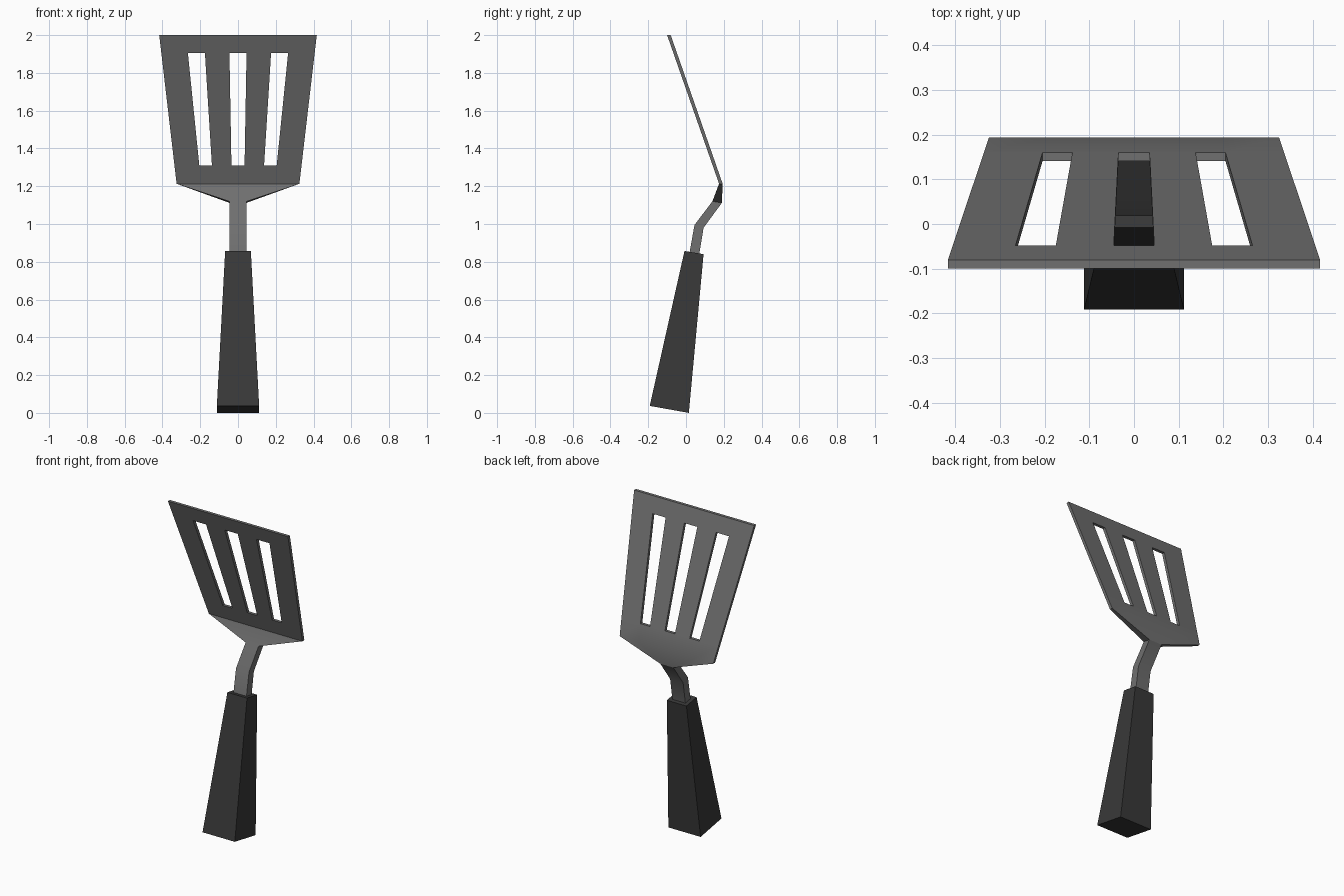
import bpy, bmesh, math

cube = bpy.data.objects.get("Cube")
if cube:
    bpy.data.objects.remove(cube, do_unlink=True)


def material(name, grey):
    mat = bpy.data.materials.new(name)
    mat.use_nodes = True
    color = (grey, grey, grey, 1)
    mat.diffuse_color = color
    mat.node_tree.nodes["Principled BSDF"].inputs["Base Color"].default_value = color
    return mat


def finish(bm, name, mat):
    bmesh.ops.recalc_face_normals(bm, faces=bm.faces)
    mesh = bpy.data.meshes.new(name)
    bm.to_mesh(mesh)
    bm.free()
    mesh.materials.append(mat)
    obj = bpy.data.objects.new(name, mesh)
    bpy.context.collection.objects.link(obj)
    return obj


steel = material("dark steel", 0.16)
rubber = material("black grip", 0.04)

# Grip: tapered block, each end given as half width, front (y, z), back (y, z)
bm = bmesh.new()
ends = []
for w, front, back in ((0.112, (-0.192, 0.037), (0.015, 0.0)),
                       (0.068, (-0.008, 0.857), (0.093, 0.84))):
    ends.append([bm.verts.new(p) for p in ((-w, *front), (w, *front), (w, *back), (-w, *back))])
low, high = ends
bm.faces.new(low)
bm.faces.new(high)
for i in range(4):
    j = (i + 1) % 4
    bm.faces.new((low[i], low[j], high[j], high[i]))
finish(bm, "grip", rubber)

# Neck and blade: one sheet with a front and a back skin, closed along every rim
bm = bmesh.new()
rows = []


def add_row(half_widths, front, back):
    xs = [-w for w in half_widths] + half_widths[::-1]
    rows.append([(bm.verts.new((x, *front)), bm.verts.new((x, *back))) for x in xs])


NECK = 0.045
for front, back in (((0.010, 0.80), (0.062, 0.79)),
                    ((0.045, 0.995), (0.093, 0.98)),
                    ((0.140, 1.12), (0.190, 1.112))):
    add_row([NECK], front, back)

# Blade columns: outer edge and slot sides, widening towards the tip
BASE, TIP = 1.213, 2.0
base_widths = [0.325, 0.195, 0.132, 0.033]
tip_widths = [0.417, 0.275, 0.181, 0.047]
for z in (BASE, 1.31, 1.905, TIP):
    t = (z - BASE) / (TIP - BASE)
    widths = [a + (b - a) * t for a, b in zip(base_widths, tip_widths)]
    y = 0.175 - 0.275 * t
    add_row(widths, (y, z), (y + 0.019, z))

cells = []
for a, b in zip(rows[:2], rows[1:3]):
    cells.append((a[0], a[1], b[1], b[0]))

# Shoulder fan from the neck to the blade
left, right = rows[2]
base = rows[3]
for i in range(3):
    cells.append((left, base[i + 1], base[i]))
    cells.append((right, base[7 - i], base[6 - i]))
cells.append((left, right, base[4], base[3]))

# Blade grid, leaving the three slots open
for r in range(3, 6):
    for c in range(7):
        if r == 4 and c % 2 == 1:
            continue
        a, b = rows[r], rows[r + 1]
        cells.append((a[c], a[c + 1], b[c + 1], b[c]))

rims = {}
for cell in cells:
    bm.faces.new([pair[0] for pair in cell])
    bm.faces.new([pair[1] for pair in reversed(cell)])
    for p, q in zip(cell, cell[1:] + cell[:1]):
        if (q, p) in rims:
            del rims[(q, p)]
        else:
            rims[(p, q)] = True
for p, q in rims:
    bm.faces.new((q[0], p[0], p[1], q[1]))
blade = finish(bm, "blade_and_neck", steel)

bpy.ops.object.select_all(action="DESELECT")
blade.select_set(True)
bpy.context.view_layer.objects.active = blade
bpy.ops.object.shade_smooth_by_angle(angle=math.radians(30))
